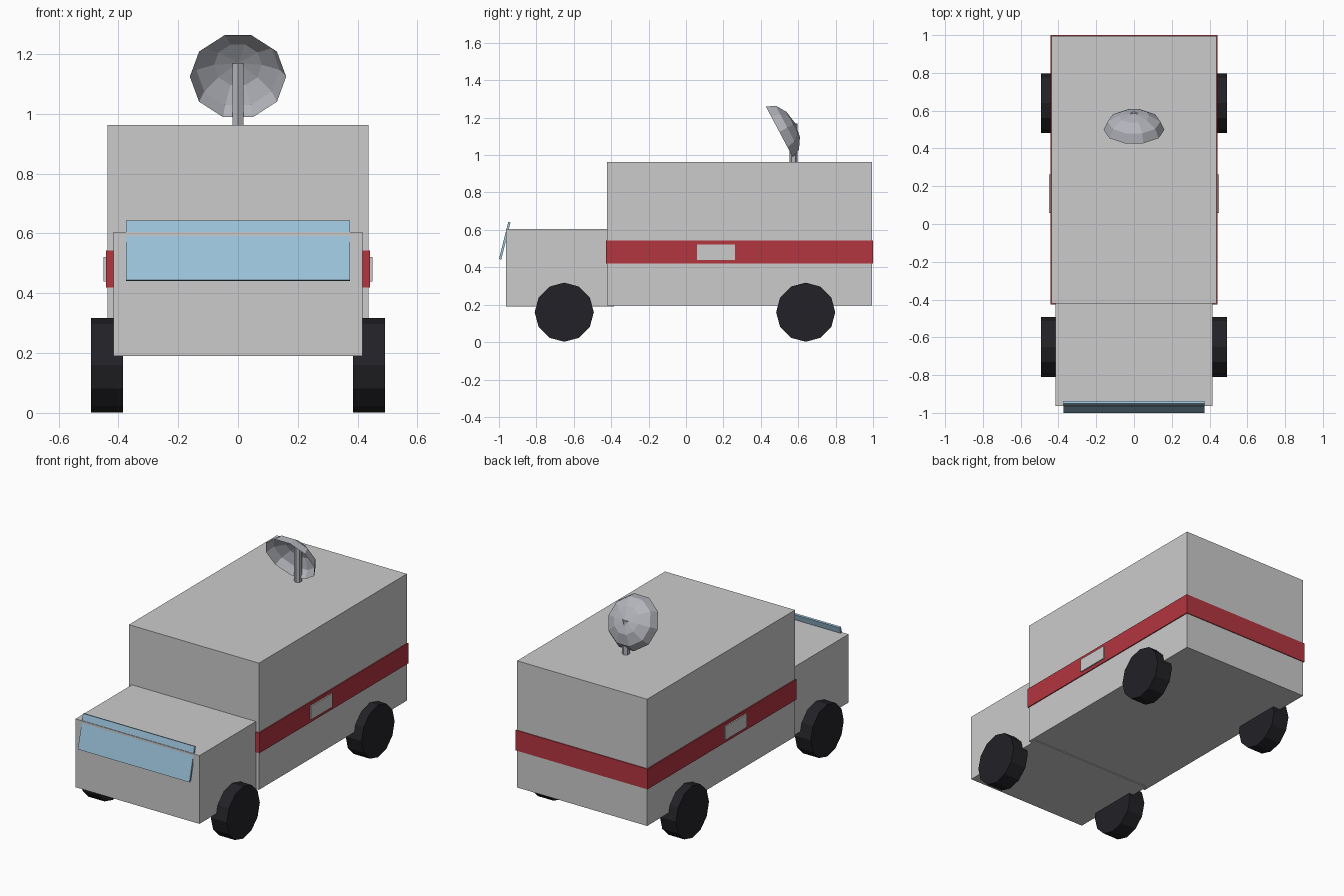
import bpy, bmesh
from math import sin, cos, pi, radians
from mathutils import Matrix, Vector

if "Cube" in bpy.data.objects:
    bpy.data.objects.remove(bpy.data.objects["Cube"])


def material(name, rgb):
    mat = bpy.data.materials.new(name)
    mat.diffuse_color = (*rgb, 1)
    mat.use_nodes = True
    mat.node_tree.nodes["Principled BSDF"].inputs["Base Color"].default_value = mat.diffuse_color
    return mat


PAINT = material("paint", (0.65, 0.65, 0.62))
RED = material("red", (0.45, 0.035, 0.05))
GLASS = material("glass", (0.33, 0.55, 0.71))
RUBBER = material("rubber", (0.016, 0.016, 0.02))
METAL = material("metal", (0.45, 0.46, 0.50))


def finish(name, bm, mat):
    bmesh.ops.recalc_face_normals(bm, faces=bm.faces)
    mesh = bpy.data.meshes.new(name)
    bm.to_mesh(mesh)
    bm.free()
    mesh.materials.append(mat)
    obj = bpy.data.objects.new(name, mesh)
    bpy.context.collection.objects.link(obj)
    return obj


def box(name, x, y, z, mat):
    """Box from (min, max) ranges."""
    centre = Vector((sum(x), sum(y), sum(z))) / 2
    size = Vector((x[1] - x[0], y[1] - y[0], z[1] - z[0]))
    bm = bmesh.new()
    bmesh.ops.create_cube(bm, size=1, matrix=Matrix.Diagonal((*size, 1)))
    obj = finish(name, bm, mat)
    obj.location = centre
    return obj


def cylinder(name, sides, radius, depth, location, mat, turn=Matrix()):
    bm = bmesh.new()
    bmesh.ops.create_cone(bm, cap_ends=True, segments=sides, radius1=radius,
                          radius2=radius, depth=depth, matrix=turn)
    obj = finish(name, bm, mat)
    obj.location = location
    return obj


# Body
box("cargo_box", (-0.436, 0.436), (-0.422, 0.995), (0.195, 0.963), PAINT)
box("cab", (-0.416, 0.416), (-0.963, -0.385), (0.19, 0.604), PAINT)

# Stripe around the cargo box, with a pale plate on each side
box("stripe", (-0.442, 0.442), (-0.427, 1.0), (0.42, 0.543), RED)
for side, label in ((-1, "left"), (1, "right")):
    x = sorted((side * 0.43, side * 0.45))
    box(label + "_side_plate", x, (0.058, 0.262), (0.44, 0.522), PAINT)

# Leaning windscreen
screen = box("windscreen", (-0.374, 0.374), (-0.975, -0.963), (0.44, 0.645), GLASS)
screen.rotation_euler.x = radians(-14)

# Wheels
for side, label in ((-1, "left"), (1, "right")):
    for y, end in ((-0.651, "front"), (0.64, "rear")):
        cylinder(f"{end}_{label}_wheel", 12, 0.158, 0.107,
                 (side * 0.438, y, 0.16), RUBBER, Matrix.Rotation(pi / 2, 4, 'Y'))

# Roof mast
cylinder("dish_mast", 6, 0.0214, 0.23, (0, 0.575, 1.053), METAL)

# Open ten-sided dish, its back facing up and rearwards
SIDES, RADIUS, DEPTH = 10, 0.161, 0.097
bm = bmesh.new()
rings = []
for a in (0, pi / 6, pi / 3):
    rings.append([bm.verts.new((RADIUS * cos(a) * cos(2 * pi * i / SIDES),
                                RADIUS * cos(a) * sin(2 * pi * i / SIDES),
                                DEPTH * sin(a))) for i in range(SIDES)])
tip = bm.verts.new((0, 0, DEPTH))
for i in range(SIDES):
    j = (i + 1) % SIDES
    for low, high in zip(rings, rings[1:]):
        bm.faces.new((low[i], low[j], high[j], high[i]))
    bm.faces.new((rings[-1][i], rings[-1][j], tip))
dish = finish("dish", bm, METAL)
dish.location = (0, 0.499, 1.124)
dish.rotation_euler.x = radians(-62)
